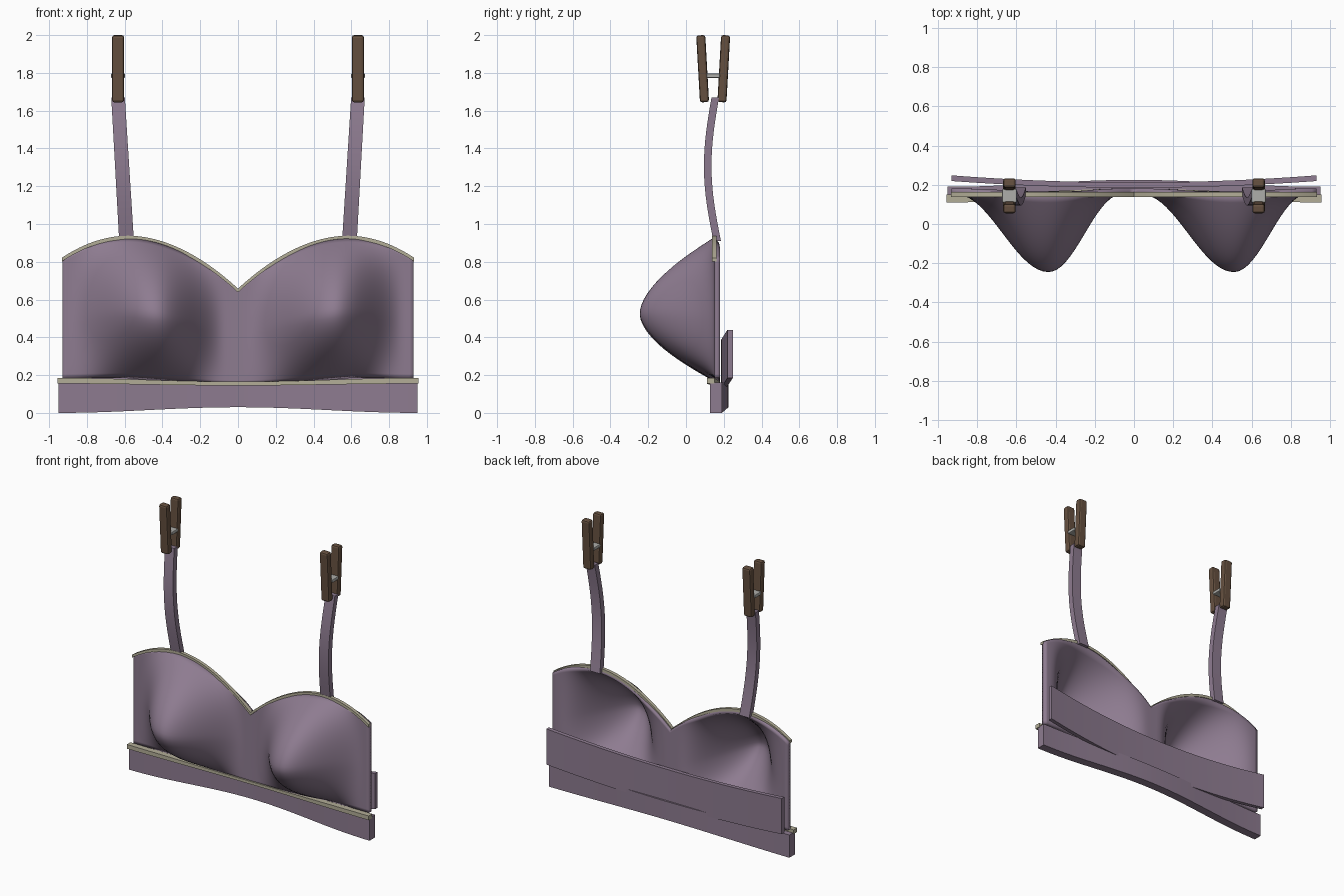
import bpy, bmesh, math
from mathutils import Matrix

if "Cube" in bpy.data.objects:
    bpy.data.objects.remove(bpy.data.objects["Cube"])


def material(name, rgb):
    m = bpy.data.materials.new(name)
    m.diffuse_color = (*rgb, 1)
    m.use_nodes = True
    m.node_tree.nodes["Principled BSDF"].inputs["Base Color"].default_value = m.diffuse_color
    return m


FABRIC = material("mauve_fabric", (0.27, 0.20, 0.28))
TRIM = material("beige_trim", (0.45, 0.42, 0.31))
WOOD = material("brown_wood", (0.13, 0.08, 0.05))
METAL = material("grey_metal", (0.42, 0.42, 0.40))


def make(name, verts, faces, mat, smooth=True):
    me = bpy.data.meshes.new(name)
    me.from_pydata(verts, [], faces)
    ob = bpy.data.objects.new(name, me)
    bpy.context.collection.objects.link(ob)
    me.materials.append(mat)
    if smooth:
        bpy.ops.object.select_all(action='DESELECT')
        bpy.context.view_layer.objects.active = ob
        ob.select_set(True)
        bpy.ops.object.shade_smooth_by_angle(angle=math.radians(35))
    return ob


def loft(name, rings, mat):
    """Skin a row of four-cornered rings and cap both ends."""
    verts = [v for r in rings for v in r]
    n = len(rings)
    faces = [(4 * i + k, 4 * i + (k + 1) % 4, 4 * i + 4 + (k + 1) % 4, 4 * i + 4 + k)
             for i in range(n - 1) for k in range(4)]
    faces += [(3, 2, 1, 0), tuple(4 * (n - 1) + k for k in range(4))]
    ob = make(name, verts, faces, mat)
    bm = bmesh.new()
    bm.from_mesh(ob.data)
    bmesh.ops.recalc_face_normals(bm, faces=bm.faces)
    bm.to_mesh(ob.data)
    bm.free()
    return ob


def strip(name, half, y0, y1, z0, z1, mat, n=48):
    """Strip running along x; y0..z1 are functions of x."""
    rings = []
    for i in range(n + 1):
        x = half * (2 * i / n - 1)
        rings.append([(x, y0(x), z0(x)), (x, y1(x), z0(x)),
                      (x, y1(x), z1(x)), (x, y0(x), z1(x))])
    return loft(name, rings, mat)


# Outline of the cup panel
def top(x):
    a = abs(x)
    if a < 0.58:
        return 0.93 - 0.28 * ((0.58 - a) / 0.58) ** 1.9
    return 0.93 - 0.115 * ((a - 0.58) / 0.35) ** 2


def bottom(x):
    return 0.155 + 0.03 * min(1, (abs(x) / 0.6) ** 2)


def bulge(x, v):
    tz = (v - 0.47) / 0.53 if v > 0.47 else (0.47 - v) / 0.47
    out = 0
    for cx in (-0.435, 0.51):
        d = x - cx
        tx = min(1, d / 0.37 if d > 0 else -d / 0.47)
        out += math.cos(math.pi / 2 * tx) ** 2 * (1 - tz ** 1.7)
    return 0.15 - 0.395 * out


# Cup panel: one sheet with two soft points
NX, NZ = 80, 30
verts, faces = [], []
for i in range(NX + 1):
    x = 0.93 * (2 * i / NX - 1)
    for j in range(NZ + 1):
        v = j / NZ
        verts.append((x, bulge(x, v), bottom(x) + v * (top(x) - bottom(x))))
for i in range(NX):
    for j in range(NZ):
        a = i * (NZ + 1) + j
        faces.append((a, a + NZ + 1, a + NZ + 2, a + 1))
cups = make("cup_panel", verts, faces, FABRIC)
sol = cups.modifiers.new("thickness", 'SOLIDIFY')
sol.thickness = 0.03
sol.offset = -1

# Beige trims along the neckline and under the cups
strip("neckline_trim", 0.933, lambda x: 0.138, lambda x: 0.162,
      lambda x: top(x) - 0.012, lambda x: top(x) + 0.008, TRIM, 80)


def wave(x):
    return 0.5 + 0.5 * math.cos(math.pi * x / 0.95)


strip("underbust_trim", 0.955, lambda x: 0.11 + 0.03 * wave(x),
      lambda x: 0.15 + 0.03 * wave(x), lambda x: 0.155 - 0.01 * wave(x),
      lambda x: 0.185 - 0.02 * wave(x), TRIM)

# Lower band, arched and bowed backwards in the middle
strip("lower_band", 0.95, lambda x: 0.128 + 0.035 * wave(x),
      lambda x: 0.19 + 0.035 * wave(x), lambda x: 0.03 * wave(x),
      lambda x: 0.162, FABRIC)

# Back band, sagging in the middle
strip("back_band", 0.93, lambda x: 0.185 + 0.034 * (x / 0.93) ** 2,
      lambda x: 0.212 + 0.036 * (x / 0.93) ** 2,
      lambda x: 0.13 + 0.055 * (x / 0.93) ** 2,
      lambda x: 0.385 + 0.055 * (x / 0.93) ** 2, FABRIC)


def bevelled_box(name, size, loc, tilt, bevel, mat):
    bm = bmesh.new()
    bmesh.ops.create_cube(bm, size=1, matrix=Matrix.Diagonal((*size, 1)))
    bmesh.ops.bevel(bm, geom=bm.edges[:], offset=bevel, segments=2,
                    profile=0.5, affect='EDGES')
    bm.transform(Matrix.Translation(loc) @ Matrix.Rotation(tilt, 4, 'X'))
    me = bpy.data.meshes.new(name)
    bm.to_mesh(me)
    bm.free()
    me.materials.append(mat)
    ob = bpy.data.objects.new(name, me)
    bpy.context.collection.objects.link(ob)


for s, side in ((-1, "left"), (1, "right")):
    # Shoulder strap, bowed forwards
    rings = []
    for i in range(17):
        t = i / 16
        x = s * (0.59 + 0.045 * t)
        y = 0.165 - 0.01 * t - 0.045 * math.sin(math.pi * t)
        z = 0.91 + 0.76 * t
        w = 0.039 - 0.003 * t
        h = 0.02
        rings.append([(x - w, y - h, z), (x + w, y - h, z),
                      (x + w, y + h, z), (x - w, y + h, z)])
    loft(side + "_shoulder_strap", rings, FABRIC)
    # Clothes peg: two tilted jaws and a small spring
    cx = s * 0.635
    for d, jaw in ((-1, "front"), (1, "back")):
        bevelled_box(f"{side}_peg_{jaw}_jaw", (0.064, 0.048, 0.355),
                     (cx, 0.144 + d * 0.056, 1.822), -d * 0.056, 0.012, WOOD)
    bevelled_box(side + "_peg_spring", (0.074, 0.07, 0.024),
                 (cx, 0.144, 1.785), 0, 0.006, METAL)
